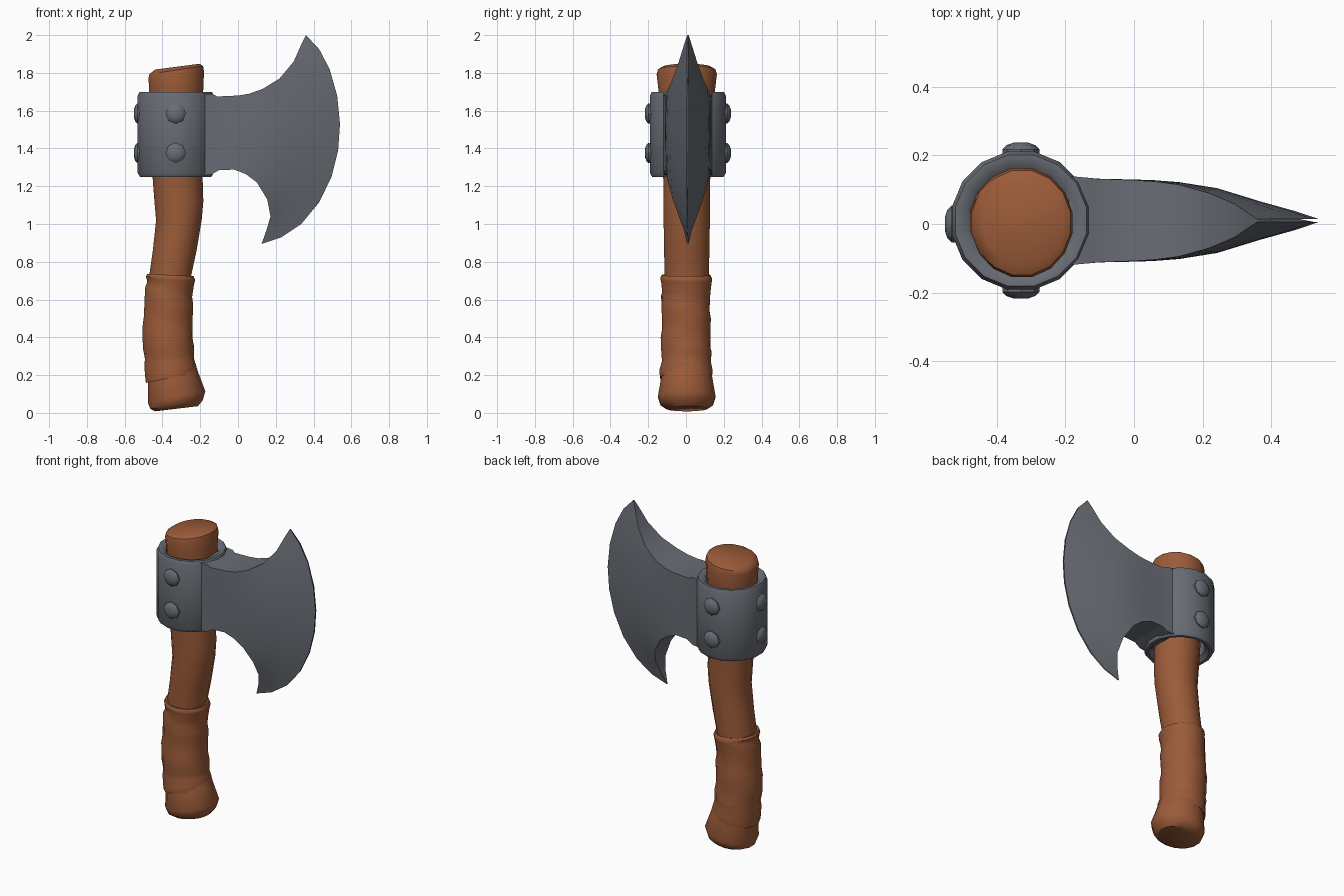
import bpy, bmesh, math
from mathutils import Matrix, Vector


def material(name, rgb):
    m = bpy.data.materials.new(name)
    m.diffuse_color = (*rgb, 1)
    return m


WOOD = material("brown wood", (0.33, 0.105, 0.04))
STEEL = material("grey steel", (0.14, 0.152, 0.175))


def make(name, rings, mat, cap=True, loop=False, angle=40):
    """Skin a list of closed point rings into a smooth shaded object."""
    bm = bmesh.new()
    vs = [[bm.verts.new(p) for p in r] for r in rings]
    n = len(vs[0])
    pairs = list(zip(vs, vs[1:])) + ([(vs[-1], vs[0])] if loop else [])
    for a, b in pairs:
        for i in range(n):
            j = (i + 1) % n
            bm.faces.new((a[i], a[j], b[j], b[i]))
    if cap and not loop:
        bm.faces.new(vs[0])
        bm.faces.new(vs[-1])
    bmesh.ops.recalc_face_normals(bm, faces=bm.faces)
    me = bpy.data.meshes.new(name)
    bm.to_mesh(me)
    bm.free()
    me.materials.append(mat)
    ob = bpy.data.objects.new(name, me)
    bpy.context.collection.objects.link(ob)
    bpy.ops.object.select_all(action='DESELECT')
    ob.select_set(True)
    bpy.context.view_layer.objects.active = ob
    bpy.ops.object.shade_smooth_by_angle(angle=math.radians(angle))
    return ob


def ring(z, cx, rx, ry, tilt=0.0, cy=0.0, n=16, bump=None):
    """Elliptical ring around the shaft, sheared upwards along x by tilt."""
    pts = []
    for i in range(n):
        a = 2 * math.pi * (i + 0.5) / n
        k = bump(a, z) if bump else 0
        x = (rx + k) * math.cos(a)
        pts.append((cx + x, cy + (ry + k) * math.sin(a), z + tilt * x))
    return pts


# bent wooden shaft with flared foot and slanted top
shaft = [(0.022, -0.325, 0.115, 0.11, 0.12), (0.045, -0.325, 0.142, 0.142, 0.17),
         (0.085, -0.325, 0.155, 0.155, 0.2), (0.20, -0.345, 0.135, 0.135, 0.15),
         (0.35, -0.37, 0.12, 0.12), (0.72, -0.36, 0.113, 0.12),
         (0.86, -0.335, 0.118, 0.122), (1.02, -0.313, 0.123, 0.125),
         (1.12, -0.313, 0.132, 0.125), (1.25, -0.32, 0.135, 0.127),
         (1.5, -0.325, 0.142, 0.14), (1.69, -0.327, 0.145, 0.15),
         (1.79, -0.327, 0.15, 0.162, 0.12), (1.815, -0.327, 0.145, 0.155, 0.15),
         (1.833, -0.32, 0.12, 0.125, 0.13)]
make("wooden_handle", [ring(*s, cy=0.004) for s in shaft], WOOD)


# grip wrap: sleeve with a shallow spiral fold
def fold(a, z):
    return 0.009 * ((a / (2 * math.pi) + z * 5.2) % 1.0) - 0.004


key = [(0.185, -0.355, 0.135, 0.14), (0.225, -0.357, 0.138, 0.143),
       (0.27, -0.362, 0.132, 0.132), (0.35, -0.371, 0.136, 0.134),
       (0.5, -0.372, 0.132, 0.13), (0.62, -0.366, 0.127, 0.13),
       (0.685, -0.359, 0.127, 0.134), (0.715, -0.358, 0.132, 0.138)]
rows = [ring(0.185, -0.355, 0.12, 0.12, 0.2), ring(*key[0], 0.2), ring(*key[1], 0.2)]
for a, b in zip(key[2:-1], key[3:]):
    for s in range(3):
        v = [p + (q - p) * s / 3 for p, q in zip(a, b)]
        rows.append(ring(*v, 0.2 * max(0, 0.5 - v[0]) / 0.3 - 0.05, bump=fold))
rows += [ring(*key[-1], -0.05), ring(0.73, -0.358, 0.125, 0.13, -0.05),
         ring(0.725, -0.358, 0.11, 0.115, -0.05)]
make("grip_wrap", rows, WOOD)

# steel collar: lathed ring with rounded rims
CX, CY = -0.33, 0.01
prof = [(0.15, 1.275), (0.175, 1.25), (0.193, 1.25), (0.205, 1.27),
        (0.205, 1.68), (0.195, 1.70), (0.175, 1.70), (0.15, 1.68)]
make("collar", [ring(z, CX, r, r, cy=CY) for r, z in prof], STEEL, loop=True)

# cutting edge outline from top tip to bottom tip
edge = [(0.36, 2.0), (0.43, 1.925), (0.485, 1.82), (0.525, 1.68), (0.54, 1.53),
        (0.53, 1.39), (0.495, 1.25), (0.43, 1.115), (0.335, 1.0), (0.23, 0.93),
        (0.125, 0.895)]
edge = [Vector(p) for p in edge]
# blade columns: top x,z, bottom x,z, share of edge curve, half thickness at ends and middle
cols = [(-0.19, 1.69, -0.19, 1.258, 0, 0.13, 0.13),
        (-0.135, 1.688, -0.14, 1.262, 0, 0.125, 0.125),
        (-0.11, 1.675, -0.10, 1.285, 0, 0.122, 0.122),
        (0.0, 1.68, -0.02, 1.288, 0, 0.118, 0.12),
        (0.06, 1.69, 0.04, 1.265, 0.02, 0.114, 0.118),
        (0.13, 1.715, 0.10, 1.22, 0.06, 0.105, 0.112),
        (0.22, 1.77, 0.155, 1.13, 0.18, 0.08, 0.095),
        (0.295, 1.86, 0.172, 1.04, 0.45, 0.048, 0.056),
        (0.335, 1.95, 0.15, 0.965, 0.75, 0.02, 0.029),
        (0.36, 2.0, 0.125, 0.895, 1, 0.004, 0.004)]
rows = []
for tx, tz, bx, bz, k, te, tm in cols:
    top, bot = Vector((tx, tz)), Vector((bx, bz))
    front, back = [], []
    for i, e in enumerate(edge):
        t = i / (len(edge) - 1)
        p = top.lerp(bot, t) + k * (e - edge[0].lerp(edge[-1], t))
        h = te + (tm - te) * math.sin(math.pi * t)
        front.append((p.x, CY - h, p.y))
        back.append((p.x, CY + h, p.y))
    rows.append(front + back[::-1])
make("axe_blade", rows, STEEL, angle=35)

# domed rivets, two on each of three sides of the collar
dome = [(0.054, -0.02), (0.054, 0.008), (0.042, 0.02), (0.022, 0.027)]
for side, ang in (("front", -90), ("rear", 90), ("back", 180)):
    for level, z in (("upper", 1.585), ("lower", 1.376)):
        m = (Matrix.Translation((CX, CY if side != "back" else 0.0, z))
             @ Matrix.Rotation(math.radians(ang), 4, 'Z'))
        make(f"rivet_{side}_{level}",
             [[m @ Vector((0.2 + d - (0.006 if side == "back" else 0),
                           r * math.cos(i * math.pi / 4), r * math.sin(i * math.pi / 4)))
               for i in range(8)] for r, d in dome], STEEL)
